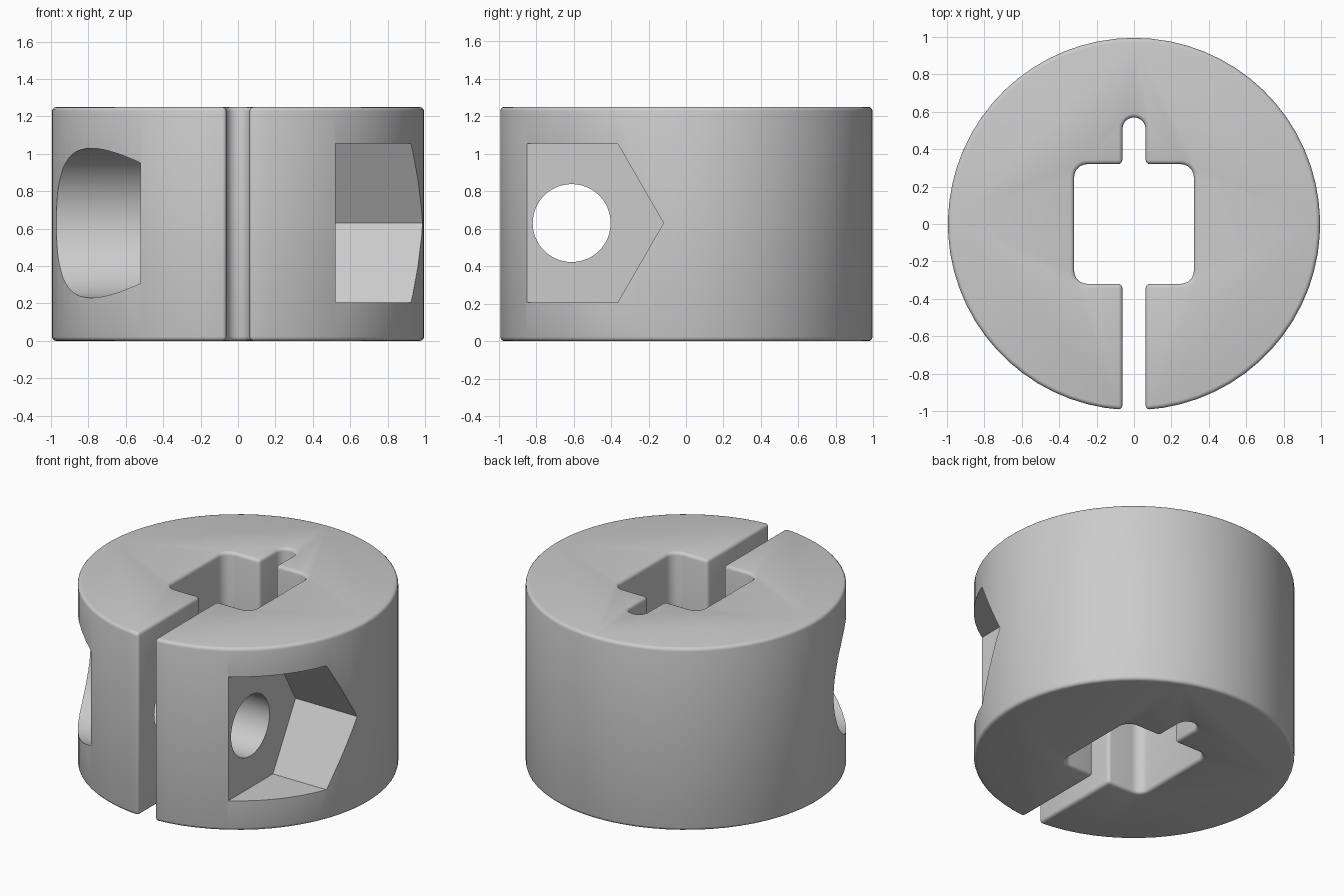
import bpy, bmesh
from math import radians, cos, sin, asin, degrees, pi

if "Cube" in bpy.data.objects:
    bpy.data.objects.remove(bpy.data.objects["Cube"])

HEIGHT, RADIUS = 1.25, 0.995
SLIT, BORE, FILLET = 0.062, 0.32, 0.07
SCREW_Y, SCREW_Z, SEAT_X = -0.61, 0.63, 0.52


def arc(cx, cy, r, start, end, steps):
    angles = [radians(start + (end - start) * i / steps) for i in range(steps + 1)]
    return [(cx + r * cos(a), cy + r * sin(a)) for a in angles]


# C-shaped outline: outer wall, slit, square bore and keyway
gap = degrees(asin(SLIT / RADIUS))
c = BORE - FILLET
outline = arc(0, 0, RADIUS, -90 + gap, 270 - gap, 64)
outline += [(-SLIT, -BORE)]
outline += arc(-c, -c, FILLET, 270, 180, 6)
outline += arc(-c, c, FILLET, 180, 90, 6)
outline += [(-SLIT, BORE)]
outline += arc(0, 0.57 - SLIT, SLIT, 180, 0, 10)
outline += [(SLIT, BORE)]
outline += arc(c, c, FILLET, 90, 0, 6)
outline += arc(c, -c, FILLET, 0, -90, 6)
outline += [(SLIT, -BORE)]

bm = bmesh.new()
base = bm.faces.new([bm.verts.new((x, y, 0)) for x, y in outline])
top = bmesh.ops.extrude_face_region(bm, geom=[base])["geom"]
bmesh.ops.translate(bm, vec=(0, 0, HEIGHT),
                    verts=[g for g in top if isinstance(g, bmesh.types.BMVert)])
bmesh.ops.recalc_face_normals(bm, faces=bm.faces)
mesh = bpy.data.meshes.new("clamp_collar")
bm.to_mesh(mesh)
bm.free()
collar = bpy.data.objects.new("clamp_collar", mesh)
bpy.context.collection.objects.link(collar)

# Small rounding on rims and slit edges
bevel = collar.modifiers.new("edge_round", "BEVEL")
bevel.width = 0.022
bevel.segments = 3
bevel.limit_method = "ANGLE"
bevel.angle_limit = radians(40)
bevel.use_clamp_overlap = False


def cut(name, sides, radius, x0, x1):
    """Subtract a prism lying along x on the clamp screw axis."""
    bpy.ops.mesh.primitive_cylinder_add(
        vertices=sides, radius=radius, depth=x1 - x0,
        location=((x0 + x1) / 2, SCREW_Y, SCREW_Z), rotation=(0, pi / 2, 0))
    cutter = bpy.context.object
    cutter.name = name
    cutter.hide_render = True
    mod = collar.modifiers.new(name, "BOOLEAN")
    mod.object = cutter
    mod.operation = "DIFFERENCE"
    mod.solver = "EXACT"
    return cutter


# Screw hole, round screw-head recess (left), hexagonal nut pocket (right)
cutters = [cut("screw_hole", 48, 0.208, -0.7, 0.7),
           cut("head_recess", 64, 0.40, -1.3, -SEAT_X),
           cut("nut_pocket", 6, 0.49, SEAT_X, 1.3)]

bpy.ops.object.select_all(action="DESELECT")
collar.select_set(True)
bpy.context.view_layer.objects.active = collar
for mod in list(collar.modifiers):
    bpy.ops.object.modifier_apply(modifier=mod.name)
for cutter in cutters:
    bpy.data.objects.remove(cutter)
bpy.ops.object.shade_smooth_by_angle(angle=radians(35))
